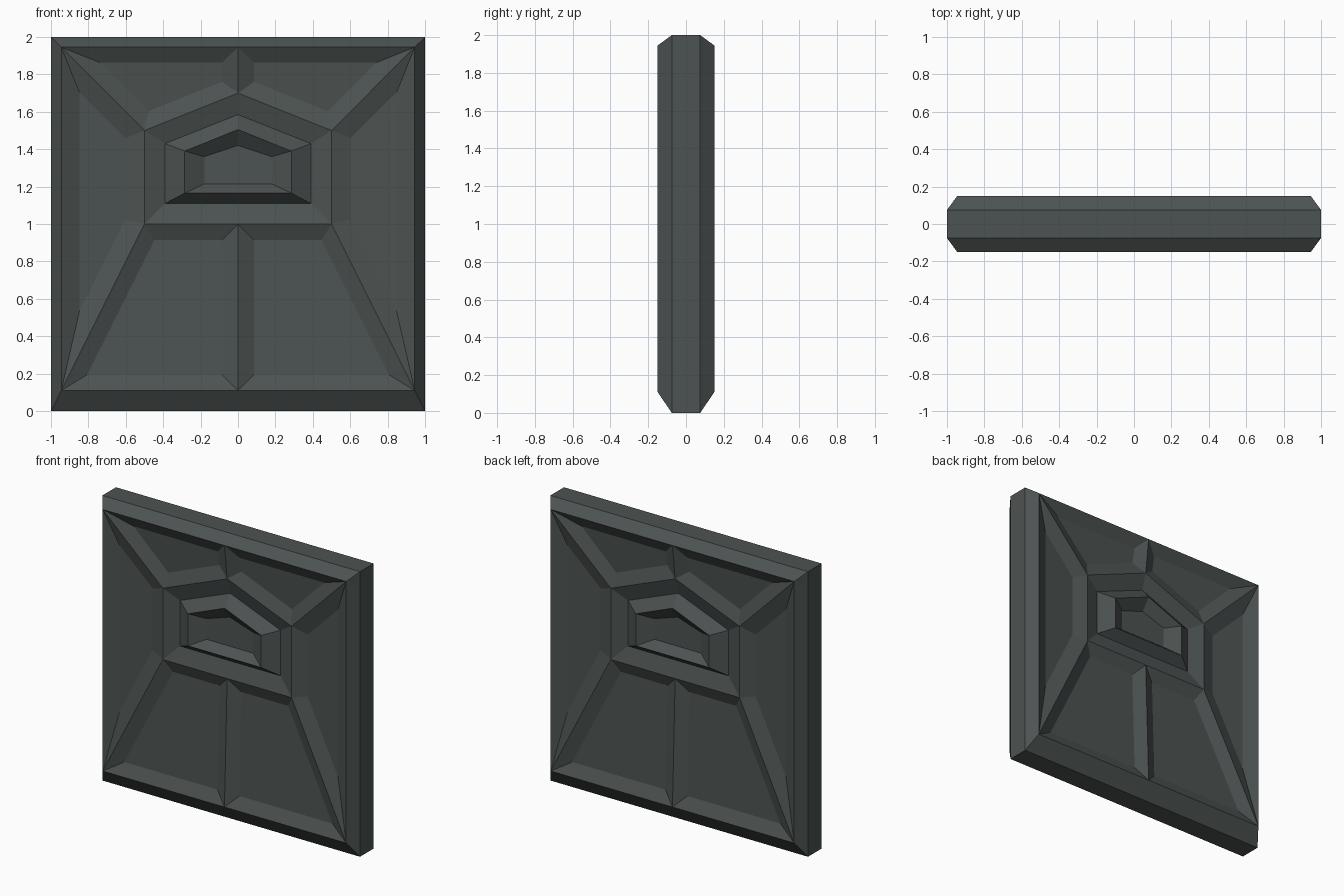
import bpy, bmesh

if "Cube" in bpy.data.objects:
    bpy.data.objects.remove(bpy.data.objects["Cube"])

# Right front quarter as nested half-rings, outside to inside:
# (half width, top z at the centre, shoulder z, base z, y)
RINGS = [
    (1.00, 2.00, 2.00, 0.00, 0.00),      # middle of the slab edge
    (1.00, 2.00, 2.00, 0.00, -0.075),    # slab edge
    (0.945, 1.945, 1.945, 0.11, -0.15),  # crest of the chamfered rim
    (0.50, 1.70, 1.50, 1.00, -0.12),     # ridge around the centre
    (0.39, 1.585, 1.43, 1.11, -0.085),   # sunken channel
    (0.285, 1.505, 1.39, 1.165, -0.15),  # crest of the centre boss
    (0.18, 1.42, 1.36, 1.215, -0.09),    # floor of the centre boss
]

bm = bmesh.new()
loops = []
for w, top, shoulder, base, y in RINGS:
    points = [(0, top), (w, shoulder), (w, base), (0, base)]
    loops.append([bm.verts.new((x, y, z)) for x, z in points])

panels = []
for n, (a, b) in enumerate(zip(loops, loops[1:])):
    for i in range(3):
        face = bm.faces.new((b[i], b[i + 1], a[i + 1], a[i]))
        if n == 2:
            panels.append(face)
bm.faces.new(list(reversed(loops[-1])))
bm.normal_update()

# Sunken fields between the rim and the centre ridge
for face, inset in zip(panels, (0.085, 0.10, 0.085)):
    bmesh.ops.inset_individual(bm, faces=[face], thickness=inset,
                               depth=-0.04, use_even_offset=True)

mesh = bpy.data.meshes.new("wall_panel")
bm.to_mesh(mesh)
bm.free()
panel = bpy.data.objects.new("wall_panel", mesh)
bpy.context.collection.objects.link(panel)

# Mirror left-right and front-back
mirror = panel.modifiers.new("mirror", 'MIRROR')
mirror.use_axis = (True, True, False)
mirror.use_clip = True
mirror.merge_threshold = 0.0005

mat = bpy.data.materials.new("dark grey metal")
mat.diffuse_color = (0.073, 0.087, 0.084, 1)
mat.use_nodes = True
mat.node_tree.nodes["Principled BSDF"].inputs["Base Color"].default_value = mat.diffuse_color
mesh.materials.append(mat)
